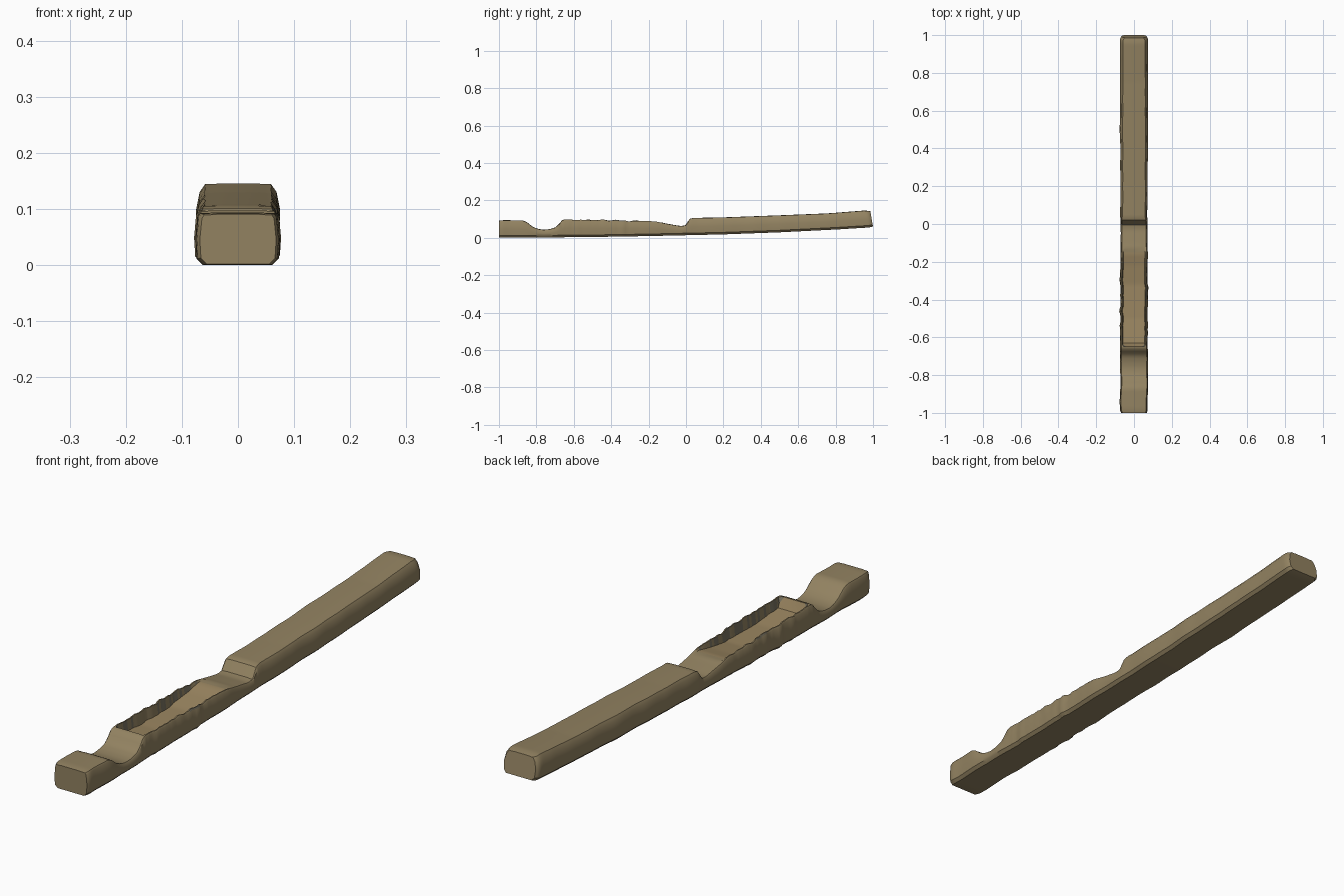
import bpy, bmesh, math, random
from mathutils import noise, Vector

if "Cube" in bpy.data.objects:
    bpy.data.objects.remove(bpy.data.objects["Cube"])

random.seed(4)


def make_material(name, rgb):
    m = bpy.data.materials.new(name)
    m.diffuse_color = (*rgb, 1)
    m.use_nodes = True
    m.node_tree.nodes["Principled BSDF"].inputs["Base Color"].default_value = m.diffuse_color
    return m


def sample(table, y):
    # piecewise linear lookup along the length
    if y <= table[0][0]:
        return table[0][1]
    for (a, va), (b, vb) in zip(table, table[1:]):
        if y <= b:
            return va + (vb - va) * (y - a) / (b - a)
    return table[-1][1]


# Side-view profiles: (y, z)
TOP = [(-1, .092), (-.98, .095), (-.87, .094), (-.85, .084), (-.82, .06), (-.79, .048), (-.76, .044),
       (-.73, .047), (-.70, .056), (-.68, .072), (-.665, .094), (-.65, .099), (-.45, .096), (-.3, .093),
       (-.16, .089), (-.1, .076), (-.03, .064), (-.005, .067), (.02, .102), (.035, .107),
       (.2, .110), (.5, .121), (.75, .131), (.97, .147), (1, .143)]
BOTTOM = [(-1, .004), (-.97, .002), (-.5, .006), (-.2, .011), (.2, .02), (.5, .031), (.8, .046), (.98, .057), (1, .062)]
# Hollow depth below the rim, half width and top edge softness
DEPTH = [(-.648, 0), (-.63, .036), (-.5, .045), (-.32, .04), (-.22, .022), (-.13, 0)]
WIDTH = [(-1, .066), (-.985, .072), (0, .069), (.5, .072), (.985, .073), (1, .064)]
SOFT = [(-1, .006), (-.9, .005), (0, .005), (.05, .010), (1, .014)]

ys = [-1 + i * .0125 for i in range(161)] + [-.993, -.648, -.63, -.005, .02, .993]
ys = sorted(set(round(y, 4) for y in ys))


def section(y):
    zt, zb = sample(TOP, y), sample(BOTTOM, y)
    depth, w, c = sample(DEPTH, y), sample(WIDTH, y), sample(SOFT, y)
    rough = min(1, depth / .03)
    b = min(.011, (zt - zb) * .25)
    wall = .009 if depth > 0 else .022
    sides = []
    for s in (-1, 1):
        n = noise.noise(Vector((s * 7, y * 9, 1)))
        ws = w + n * .004 + rough * max(0, noise.noise(Vector((s * 3, y * 25, 5)))) * .010
        ragged = rough * noise.noise(Vector((s * 5, y * 28, 2))) * .011
        rim = zt + min(ragged, .004)
        floor = zt - depth + (0 if depth else .001)
        sides.append([(s * (ws - b), zb), (s * ws, zb + b), (s * (ws + .002), (zb + zt) / 2),
                      (s * (ws - c * .3), rim - c), (s * (ws - c), rim),
                      (s * (ws - c - wall * .5), rim if depth else zt),
                      (s * (ws - c - wall), max(floor, zb + .02))])
    floor = zt - depth + (0 if depth else .001)
    ring = sides[0] + [(0, floor)] + sides[1][::-1] + [(0, zb)]
    # Lean the far end face so it stays square to the bar's curve
    lean = max(0, (y - .8) / .2) * .17
    return [(x, y - lean * (z - .06), z) for x, z in ring]


# Wooden bar lofted through all stations
bm = bmesh.new()
rings = [[bm.verts.new(p) for p in section(y)] for y in ys]
count = len(rings[0])
for k, (r0, r1) in enumerate(zip(rings, rings[1:])):
    y = ys[k]
    in_hollow = -.65 <= y < -.15
    for i in range(count):
        j = (i + 1) % count
        f = bm.faces.new((r0[i], r0[j], r1[j], r1[i]))
        if in_hollow and i in (6, 7):
            f.material_index = 1
        elif in_hollow and i in (5, 8) and random.random() < .45:
            f.material_index = 2
        elif -.4 < y < -.33 and i in (3, 9, 10):
            f.material_index = 2
bm.faces.new(rings[0])
bm.faces.new(rings[-1][::-1])
bmesh.ops.recalc_face_normals(bm, faces=bm.faces)

mesh = bpy.data.meshes.new("wooden_bar")
bm.to_mesh(mesh)
bm.free()
bar = bpy.data.objects.new("wooden_bar", mesh)
bpy.context.collection.objects.link(bar)
mesh.materials.append(make_material("weathered_wood", (.29, .225, .12)))
mesh.materials.append(make_material("worn_wood", (.33, .24, .12)))
mesh.materials.append(make_material("blue_grey_stain", (.19, .17, .12)))

# Rest exactly on the ground
low = min(v.co.z for v in mesh.vertices)
for v in mesh.vertices:
    v.co.z -= low

bpy.context.view_layer.objects.active = bar
bar.select_set(True)
bpy.ops.object.shade_smooth_by_angle(angle=math.radians(35))
